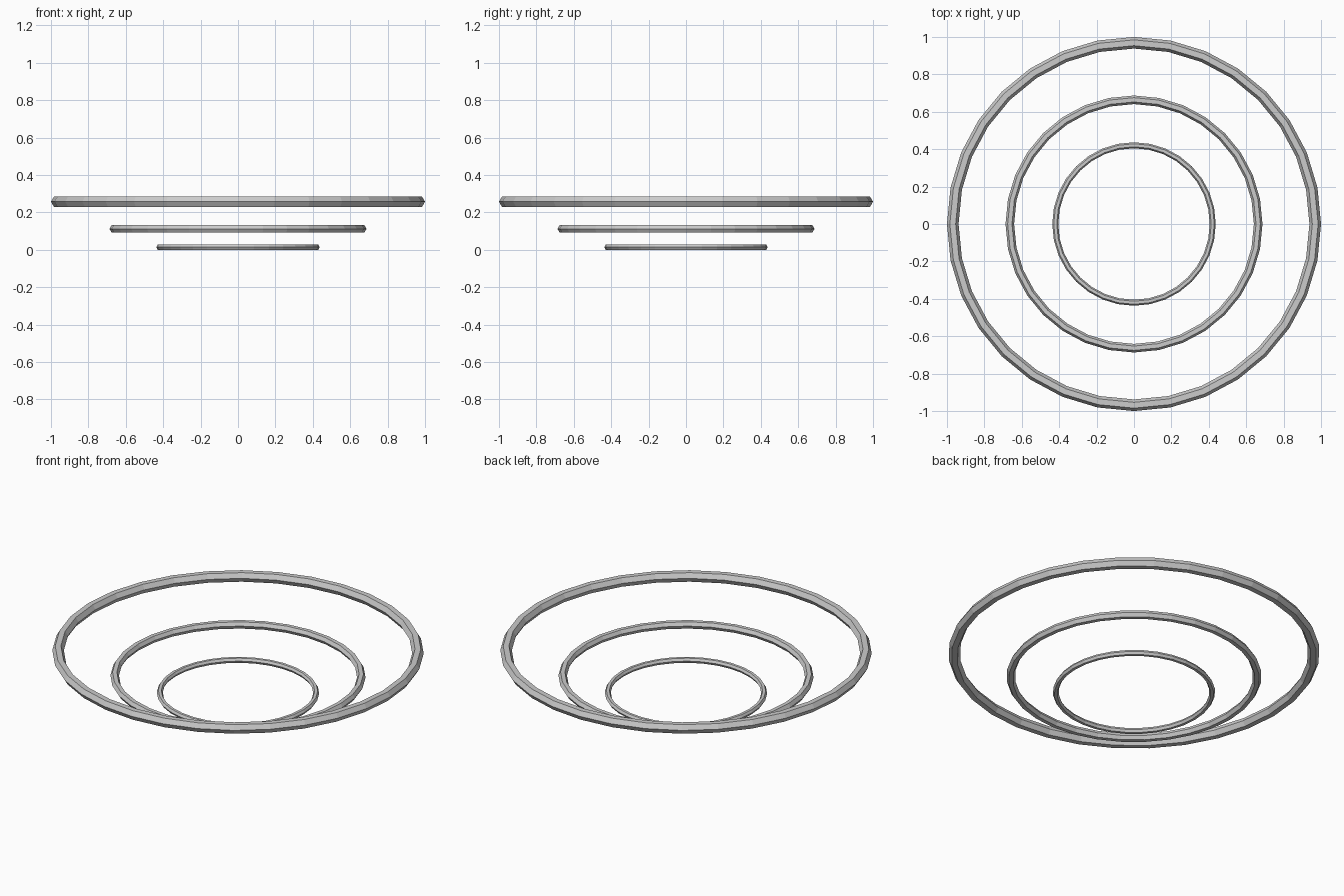
import bpy

if "Cube" in bpy.data.objects:
    bpy.data.objects.remove(bpy.data.objects["Cube"])

# Three concentric stepped rings: (name, outer radius, tube radius, centre height)
RINGS = [
    ("large_ring", 1.0, 0.031, 0.257),
    ("middle_ring", 0.687, 0.023, 0.112),
    ("small_ring", 0.437, 0.016, 0.0139),
]


def ring(name, outer, tube, z):
    # Low-poly torus with a hexagonal tube
    bpy.ops.mesh.primitive_torus_add(
        major_radius=outer - tube, minor_radius=tube,
        major_segments=32, minor_segments=6, location=(0, 0, z))
    obj = bpy.context.object
    obj.name = name
    bpy.ops.object.shade_flat()


for spec in RINGS:
    ring(*spec)
